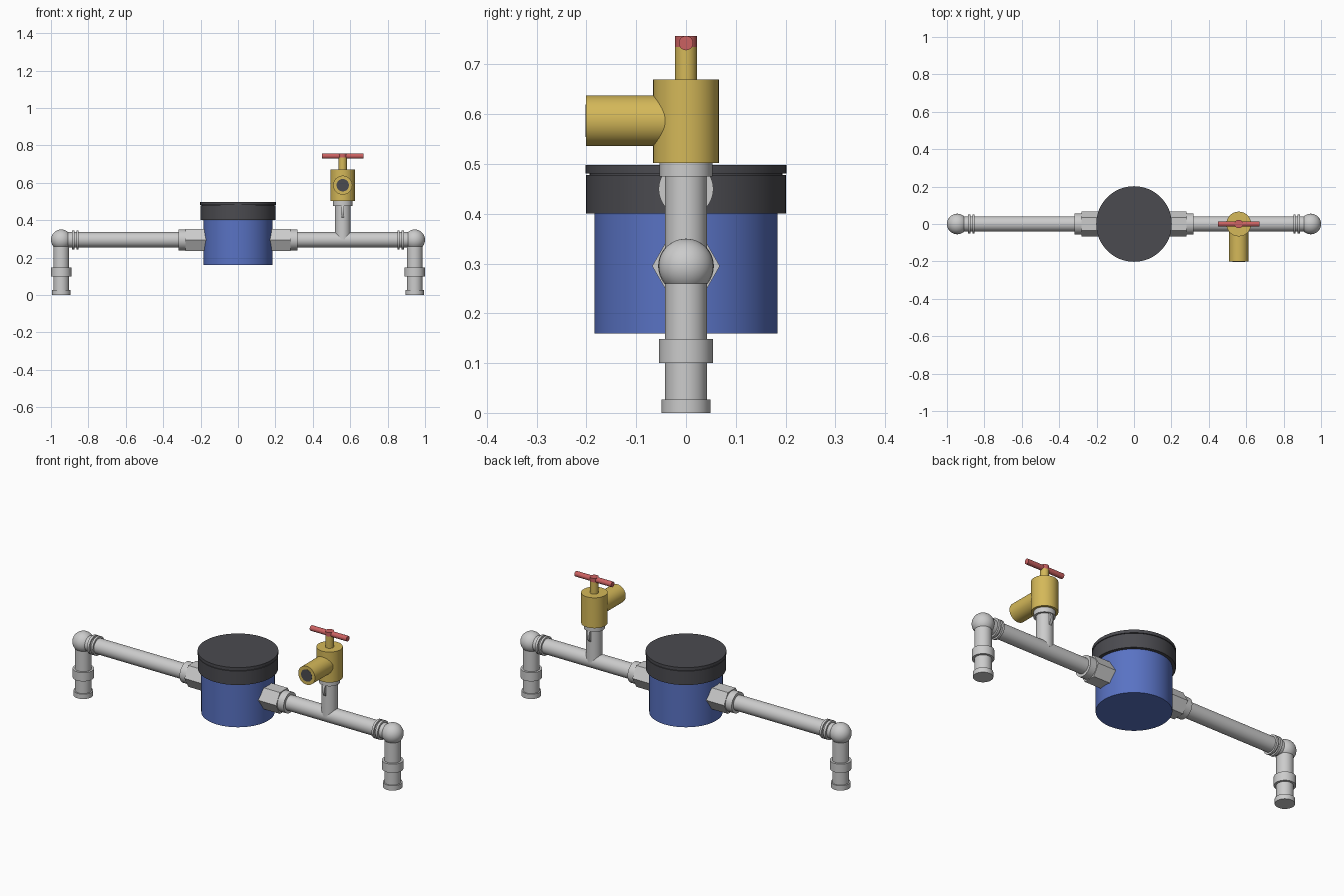
import bpy, math
from mathutils import Vector

if "Cube" in bpy.data.objects:
    bpy.data.objects.remove(bpy.data.objects["Cube"])


def material(name, rgb):
    m = bpy.data.materials.new(name)
    m.diffuse_color = (*rgb, 1)
    m.use_nodes = True
    m.node_tree.nodes["Principled BSDF"].inputs["Base Color"].default_value = m.diffuse_color
    return m


BLUE = material("blue_paint", (0.10, 0.17, 0.55))
DARK = material("dark_plastic", (0.07, 0.07, 0.08))
BRASS = material("brass", (0.66, 0.48, 0.10))
RED = material("red_paint", (0.60, 0.12, 0.12))


def finish(name, mat):
    ob = bpy.context.object
    ob.name = name
    if mat:
        ob.data.materials.append(mat)
    bpy.ops.object.shade_smooth_by_angle(angle=math.radians(35))
    return ob


def rod(name, a, b, r, mat=None, sides=48):
    """Cylinder between two points."""
    a, b = Vector(a), Vector(b)
    d = b - a
    bpy.ops.mesh.primitive_cylinder_add(
        vertices=sides, radius=r, depth=d.length, location=(a + b) / 2,
        rotation=d.to_track_quat('Z', 'Y').to_euler())
    return finish(name, mat)


PZ, EX, VX = 0.295, 0.945, 0.56   # pipe height, elbow x, valve x

# Meter body and lid
rod("meter_body", (0, 0, 0.16), (0, 0, 0.41), 0.184, BLUE, 64)
rod("lid_band", (0, 0, 0.401), (0, 0, 0.478), 0.201, DARK, 64)
rod("lid_groove", (0, 0, 0.47), (0, 0, 0.49), 0.194, DARK, 64)
rod("lid_cap", (0, 0, 0.481), (0, 0, 0.498), 0.202, DARK, 64)

# Pipe run on both sides
for side, s in (("left", -1), ("right", 1)):
    def along(part, x0, x1, r, sides=48):
        return rod(f"{side}_{part}", (s * x0, 0, PZ), (s * x1, 0, PZ), r, None, sides)

    def upright(part, z0, z1, r):
        return rod(f"{side}_{part}", (s * EX, 0, z0), (s * EX, 0, z1), r)

    along("pipe", 0.15, EX, 0.041)
    nut = along("hex_nut", 0.13, 0.28, 0.068, 6)
    # Put the hexagon's corners on the y axis
    corner = max((nut.matrix_basis @ v.co for v in nut.data.vertices), key=lambda p: p.y)
    if abs(corner.z - PZ) > 0.005:
        nut.rotation_euler.rotate_axis('Z', math.radians(30))
    along("nut_collar", 0.27, 0.318, 0.056)
    along("inner_ring", 0.852, 0.864, 0.051)
    along("outer_ring", 0.874, 0.888, 0.051)
    bpy.ops.mesh.primitive_uv_sphere_add(segments=48, ring_count=24, radius=0.055,
                                         location=(s * EX, 0, PZ))
    finish(f"{side}_elbow", None)
    upright("down_pipe", 0.01, PZ, 0.042)
    upright("coupling", 0.10, 0.148, 0.054)
    upright("foot_collar", 0, 0.027, 0.049)

# Tap riser with its flat disc
rod("tap_riser", (VX, 0, PZ), (VX, 0, 0.49), 0.042)
rod("riser_disc", (VX - 0.007, 0, 0.45), (VX + 0.007, 0, 0.45), 0.055)
rod("riser_collar", (VX, 0, 0.475), (VX, 0, 0.505), 0.053)

# Tap body, spout and handle
rod("tap_body", (VX, 0, 0.502), (VX, 0, 0.67), 0.066, BRASS)
rod("tap_spout", (VX, 0, 0.587), (VX, -0.201, 0.587), 0.051, BRASS)
rod("spout_opening", (VX, -0.19, 0.587), (VX, -0.202, 0.587), 0.033, DARK)
rod("tap_stem", (VX, 0, 0.66), (VX, 0, 0.735), 0.022, BRASS)
rod("handle_hub", (VX, 0, 0.732), (VX, 0, 0.757), 0.022, RED)
rod("handle_bar", (VX - 0.112, 0, 0.743), (VX + 0.112, 0, 0.743), 0.0145, RED, 24)
